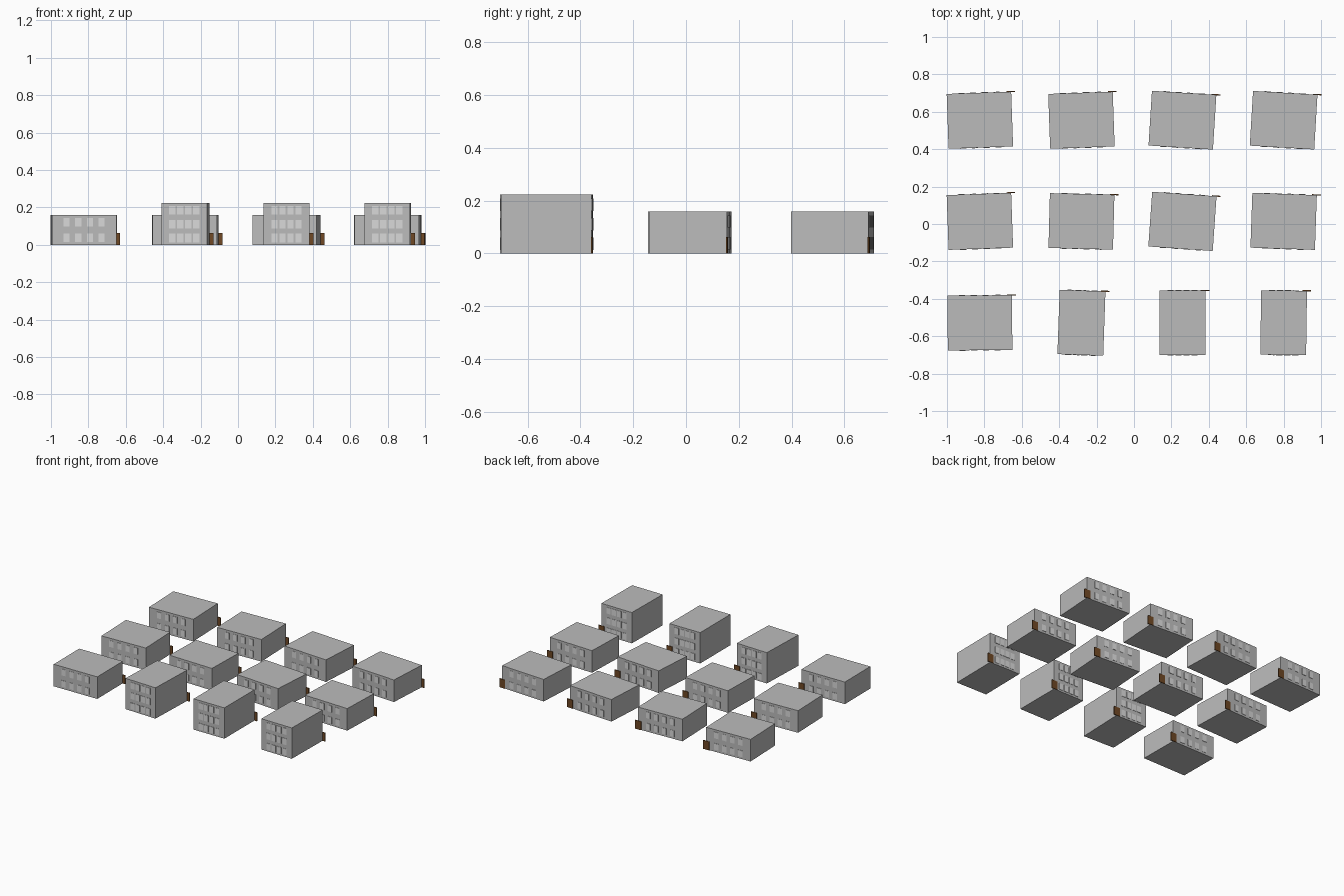
import bpy, bmesh, math
from mathutils import Matrix, Vector

if "Cube" in bpy.data.objects:
    bpy.data.objects.remove(bpy.data.objects["Cube"])


def material(name, rgb):
    m = bpy.data.materials.new(name)
    m.diffuse_color = (*rgb, 1)
    m.use_nodes = True
    m.node_tree.nodes["Principled BSDF"].inputs["Base Color"].default_value = m.diffuse_color
    return m


WALL = material("wall grey", (0.50, 0.50, 0.50))
GLASS = material("window light grey", (0.70, 0.70, 0.70))
WOOD = material("door brown", (0.16, 0.065, 0.018))


def boxes(name, parts, mat, place):
    """One object made of boxes given as (centre, size)."""
    bm = bmesh.new()
    for centre, size in parts:
        bmesh.ops.create_cube(
            bm, size=1,
            matrix=Matrix.Translation(Vector(centre)) @ Matrix.Diagonal((*size, 1)))
    me = bpy.data.meshes.new(name)
    bm.to_mesh(me)
    bm.free()
    me.materials.append(mat)
    ob = bpy.data.objects.new(name, me)
    ob.matrix_world = place
    bpy.context.collection.objects.link(ob)


def building(x, y, turn, tall):
    w, d, h = (0.245, 0.344, 0.222) if tall else (0.345, 0.293, 0.159)
    pitch = 0.0428 if tall else 0.0625
    rows = (0.036, 0.110, 0.184) if tall else (0.038, 0.120)
    place = Matrix.Translation((x, y, 0)) @ Matrix.Rotation(math.radians(turn), 4, 'Z')
    # plain block
    boxes("building_block", [((0, 0, h / 2), (w, d, h))], WALL, place)
    # window plates on the front and back walls
    panes = [((pitch * (i - 1.5), s * d / 2, z), (0.033, 0.005, 0.046))
             for s in (-1, 1) for i in range(4) for z in rows]
    boxes("windows", panes, GLASS, place)
    # thin door straddling the back right corner
    boxes("door", [((w / 2 - 0.002, d / 2 + 0.001, 0.031), (0.046, 0.006, 0.062))],
          WOOD, place)


# three rows of four slightly turned buildings
COLUMNS = (-0.824, -0.281, 0.259, 0.800)
TURNS = {0.555: (2, 2, -3.6, -3.4),
         0.014: (2, -1.5, -4, -2),
         -0.528: (0.5, -2, 0, -0.8)}
for y, turns in TURNS.items():
    for i, (x, turn) in enumerate(zip(COLUMNS, turns)):
        building(x, y, turn, tall=(y < -0.3 and i > 0))
